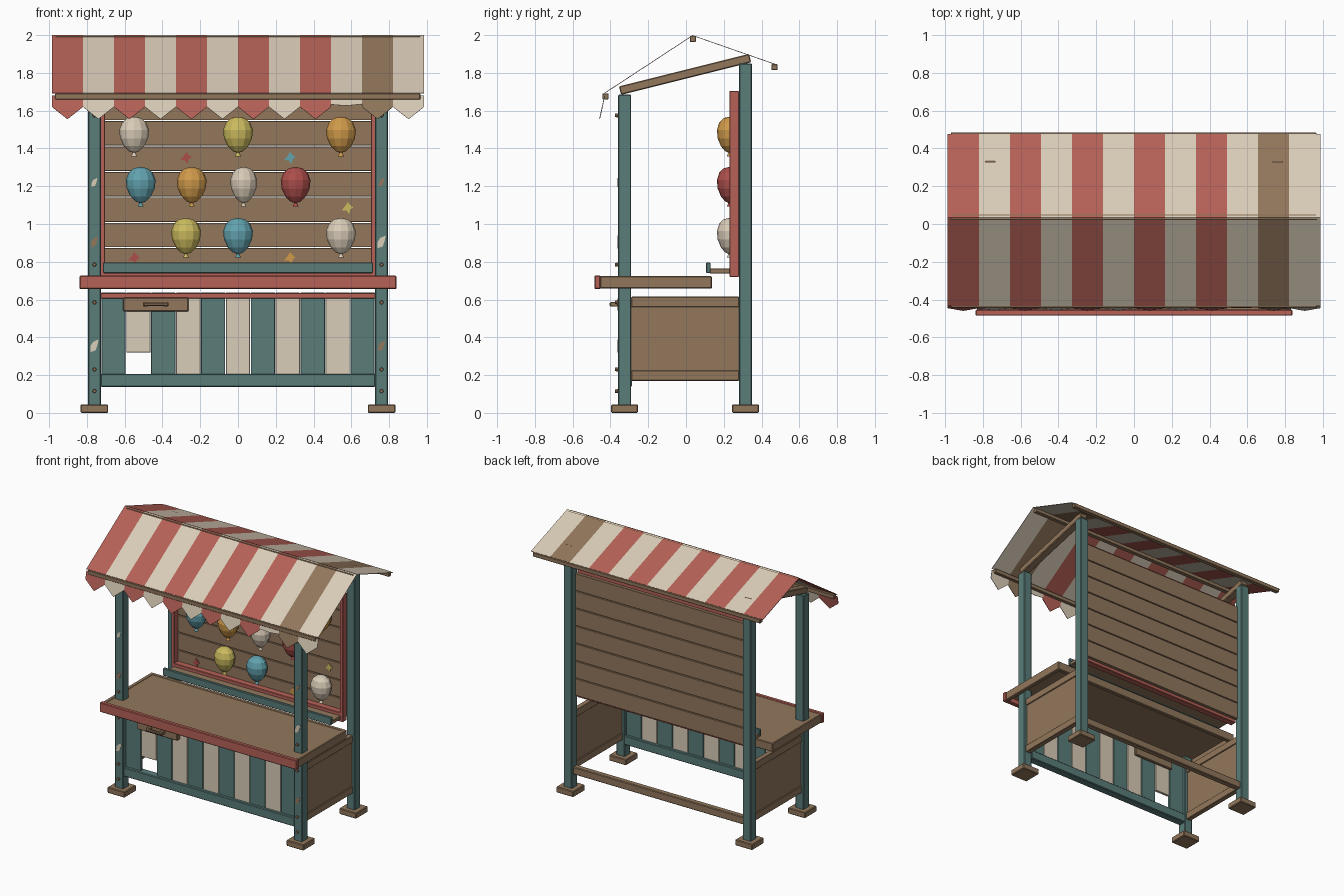
import bpy, bmesh, math
from mathutils import Vector

cube = bpy.data.objects.get("Cube")
if cube:
    bpy.data.objects.remove(cube, do_unlink=True)


def material(name, hex_code):
    """Flat colour from an sRGB hex code, stored as linear."""
    srgb = [int(hex_code[i:i + 2], 16) / 255 for i in (0, 2, 4)]
    rgba = [c / 12.92 if c < 0.04 else ((c + 0.055) / 1.055) ** 2.4 for c in srgb] + [1]
    m = bpy.data.materials.new(name)
    m.use_nodes = True
    m.diffuse_color = rgba
    m.node_tree.nodes["Principled BSDF"].inputs["Base Color"].default_value = rgba
    return m


RED = material("faded red", "B66157")
CREAM = material("cream", "DACDB8")
WOOD = material("brown wood", "92775C")
TEAL = material("teal paint", "5A7D7A")
ORANGE = material("balloon orange", "D09A4A")
YELLOW = material("balloon yellow", "CBBB5E")
BLUE = material("balloon blue", "62A3AF")
CRIMSON = material("balloon red", "AC4E4A")


def finish(name, bm, mats):
    bmesh.ops.recalc_face_normals(bm, faces=bm.faces)
    mesh = bpy.data.meshes.new(name)
    bm.to_mesh(mesh)
    bm.free()
    for m in mats:
        mesh.materials.append(m)
    ob = bpy.data.objects.new(name, mesh)
    bpy.context.collection.objects.link(ob)
    return ob


def box(name, mat, x, y, z, bevel=0.005):
    """Box from (min, max) ranges on each axis."""
    bm = bmesh.new()
    bmesh.ops.create_cube(bm, size=1)
    for v in bm.verts:
        v.co = [(a + b) / 2 + c * (b - a) for (a, b), c in zip((x, y, z), v.co)]
    ob = finish(name, bm, [mat])
    if bevel:
        mod = ob.modifiers.new("soft edges", "BEVEL")
        mod.width = bevel
        mod.segments = 1
    return ob


def around(c, half):
    return (c - half, c + half)


def plate(name, mat, points, y, thick):
    """Flat outline in the xz plane, extruded backwards from y."""
    bm = bmesh.new()
    face = bm.faces.new([bm.verts.new((px, y, pz)) for px, pz in points])
    ext = bmesh.ops.extrude_face_region(bm, geom=[face])
    for v in ext["geom"]:
        if isinstance(v, bmesh.types.BMVert):
            v.co.y += thick
    return finish(name, bm, [mat])


# Leaf-shaped paint chip outline
leaf = [(-0.022, -0.034), (0.006, -0.024), (0.016, 0.004), (0.022, 0.034), (-0.006, 0.022), (-0.02, 0.002)]

# Posts, feet, rafters, nails and paint chips on both sides
for side, sx in (("right", -1), ("left", 1)):
    px = 0.76 * sx
    for end, py, top in (("front", -0.325, 1.685), ("back", 0.315, 1.85)):
        box(f"{end}_{side}_post", TEAL, around(px, 0.035), around(py, 0.035), (0.04, top))
        box(f"{end}_{side}_foot", WOOD, around(px, 0.073), around(py, 0.071), (0, 0.045))
    rafter = box(f"{side}_rafter", WOOD, around(0, 0.03), around(0, 0.355), around(0, 0.023))
    rafter.location = (px, -0.005, 1.792)
    rafter.rotation_euler.x = math.atan2(0.17, 0.68)
    for i, z in enumerate((0.115, 0.23, 0.585, 0.785, 1.575)):
        bm = bmesh.new()
        bmesh.ops.create_cone(bm, cap_ends=True, segments=8, radius1=0.011, radius2=0.009, depth=0.02)
        nail = finish(f"{side}_nail_{i}", bm, [WOOD])
        nail.location = (px, -0.366, z)
        nail.rotation_euler.x = math.pi / 2
    for i, z in enumerate((0.355, 0.905, 1.22)):
        cream = (i % 2 == 0) == (sx < 0)
        size = 0.7 if i == 2 else 1 if cream else 0.85
        plate(f"{side}_paint_chip_{i}", CREAM if cream else WOOD,
              [(px + a * size, z + b * size) for a, b in leaf], -0.3615, 0.004)
    # End panel of the stall base
    box(f"{side}_end_panel", WOOD, around(px, 0.012), (-0.29, 0.28), (0.18, 0.61), 0)
    for part, z in (("bottom", (0.17, 0.225)), ("top", (0.56, 0.615))):
        box(f"{side}_end_{part}_rail", WOOD, around(px, 0.02), (-0.29, 0.28), z, 0.003)
    # Counter end board and backboard frame side
    box(f"{side}_counter_end", WOOD, around(0.815 * sx, 0.016), (-0.455, 0.137), (0.658, 0.725))
    box(f"{side}_backboard_frame", RED, around(0.716 * sx, 0.013), (0.23, 0.28), (0.72, 1.705), 0.003)

# Counter
box("counter_top", WOOD, (-0.81, 0.81), (-0.46, 0.13), (0.695, 0.722), 0)
box("counter_front_edge", RED, (-0.838, 0.838), (-0.485, -0.453), (0.655, 0.728))
box("counter_back_edge", WOOD, (-0.81, 0.81), (0.105, 0.137), (0.658, 0.725))

# Striped front panel, with one snapped plank
pitch = 1.45 / 11
for i in range(11):
    x0 = -0.725 + i * pitch
    bottom = 0.32 if i == 1 else 0.19
    box(f"front_plank_{i}", CREAM if i % 2 else TEAL, (x0 + 0.002, x0 + pitch - 0.002),
        (-0.328, -0.308), (bottom, 0.637), 0.002)
box("front_bottom_rail", TEAL, (-0.727, 0.727), (-0.35, -0.287), (0.138, 0.207))
box("front_top_trim", RED, (-0.727, 0.727), (-0.343, -0.3), (0.606, 0.634), 0.003)
box("back_bottom_rail", WOOD, (-0.727, 0.727), (0.29, 0.335), (0.148, 0.206))

# Drawer with a pull handle
box("drawer", WOOD, (-0.608, -0.262), (-0.362, -0.29), (0.537, 0.611))
box("drawer_handle_bar", WOOD, (-0.5, -0.37), (-0.405, -0.387), (0.566, 0.584), 0.004)
for i, x in enumerate((-0.49, -0.38)):
    box(f"drawer_handle_foot_{i}", WOOD, around(x, 0.012), (-0.4, -0.36), (0.563, 0.587), 0.003)

# Backboard planks behind a red frame, and the dart tray
for i in range(7):
    z0 = 0.74 + i * 0.1345
    box(f"back_plank_{i}", WOOD, (-0.727, 0.727), (0.28, 0.306), (z0 + 0.0025, z0 + 0.132), 0.002)
box("backboard_bottom_rail", RED, (-0.71, 0.71), (0.23, 0.28), (0.72, 0.79), 0.003)
box("backboard_top_rail", RED, (-0.71, 0.71), (0.23, 0.28), (1.675, 1.705), 0.003)
box("tray_shelf", WOOD, (-0.71, 0.71), (0.125, 0.235), (0.738, 0.765), 0.003)
box("tray_lip", TEAL, (-0.715, 0.715), (0.107, 0.13), (0.74, 0.797), 0.004)


def balloon(name, mat, x, z, scale=1.0):
    """Faceted egg with a flared knot, turned upright and slightly flattened."""
    profile = [(0.0, 0.09), (0.036, 0.083), (0.064, 0.06), (0.079, 0.02), (0.074, -0.025),
               (0.054, -0.066), (0.028, -0.092), (0.007, -0.1), (0.016, -0.12), (0, -0.12)]
    bm = bmesh.new()
    verts = [bm.verts.new((r, 0, h)) for r, h in profile]
    edges = [bm.edges.new(pair) for pair in zip(verts, verts[1:])]
    bmesh.ops.spin(bm, geom=verts + edges, axis=(0, 0, 1), cent=(0, 0, 0),
                   angle=math.tau, steps=12, use_duplicate=False)
    bmesh.ops.remove_doubles(bm, verts=bm.verts, dist=0.0005)
    ob = finish(name, bm, [mat])
    ob.location = (x, 0.23, z)
    ob.scale = (scale, 0.84, 1)


rows = ((1.478, ((-0.55, CREAM), (0, YELLOW), (0.545, ORANGE))),
        (1.212, ((-0.515, BLUE), (-0.245, ORANGE), (0.03, CREAM), (0.305, CRIMSON))),
        (0.942, ((-0.275, YELLOW), (0, BLUE), (0.545, CREAM))))
for r, (z, items) in enumerate(rows):
    for i, (x, mat) in enumerate(items):
        balloon(f"balloon_{r}_{i}", mat, x, z, 0.9 if x == 0.03 else 1)

# Scraps of popped balloons
scrap = [(0, 0.032), (0.014, 0.016), (0.03, 0.002), (0.014, -0.008), (0.008, -0.032),
         (-0.006, -0.013), (-0.032, -0.012), (-0.012, 0.01)]
for i, (x, z, mat) in enumerate(((-0.275, 1.35, CRIMSON), (0.275, 1.35, BLUE), (0.58, 1.085, YELLOW),
                                 (-0.55, 0.82, CRIMSON), (0.275, 0.82, ORANGE))):
    plate(f"popped_scrap_{i}", mat, [(x + a, z + b) for a, b in scrap], 0.273, 0.009)

# Awning beams
for name, y, z in (("ridge", 0.036, 1.98), ("front_eave", -0.426, 1.676), ("back_eave", 0.468, 1.83)):
    box(f"{name}_beam", WOOD, (-0.968, 0.965), around(y, 0.016), around(z, 0.016), 0.003)

# Striped canvas: two slopes and a pointed valance below the beam, one patched stripe
FRONT, RIDGE, BACK = Vector((0, -0.432, 1.692)), Vector((0, 0.035, 1.998)), Vector((0, 0.474, 1.845))
bm = bmesh.new()
width = 1.97 / 12
for i in range(12):
    x0 = -0.985 + i * width
    x1 = x0 + width
    xm = (x0 + x1) / 2
    colour = 2 if i == 10 else i % 2
    hem = [(x0, 1.62), (xm, 1.555), (x1, 1.62)]
    if i == 9:
        hem = [(x0, 1.632), (xm, 1.626), (x1, 1.634)]
    slopes = [[(x0, *FRONT.yz), (x1, *FRONT.yz), (x1, *RIDGE.yz), (x0, *RIDGE.yz)],
              [(x0, *RIDGE.yz), (x1, *RIDGE.yz), (x1, *BACK.yz), (x0, *BACK.yz)],
              [(x, -0.43 - (1.68 - z) * 0.22, z) for x, z in [(x1, 1.68), (x0, 1.68)] + hem]]
    for points in slopes:
        bm.faces.new([bm.verts.new(p) for p in points]).material_index = colour
bmesh.ops.remove_doubles(bm, verts=bm.verts, dist=0.0005)
canvas = finish("awning_canvas", bm, [RED, CREAM, WOOD])
cloth = canvas.modifiers.new("cloth thickness", "SOLIDIFY")
cloth.thickness = 0.004
cloth.offset = 0
